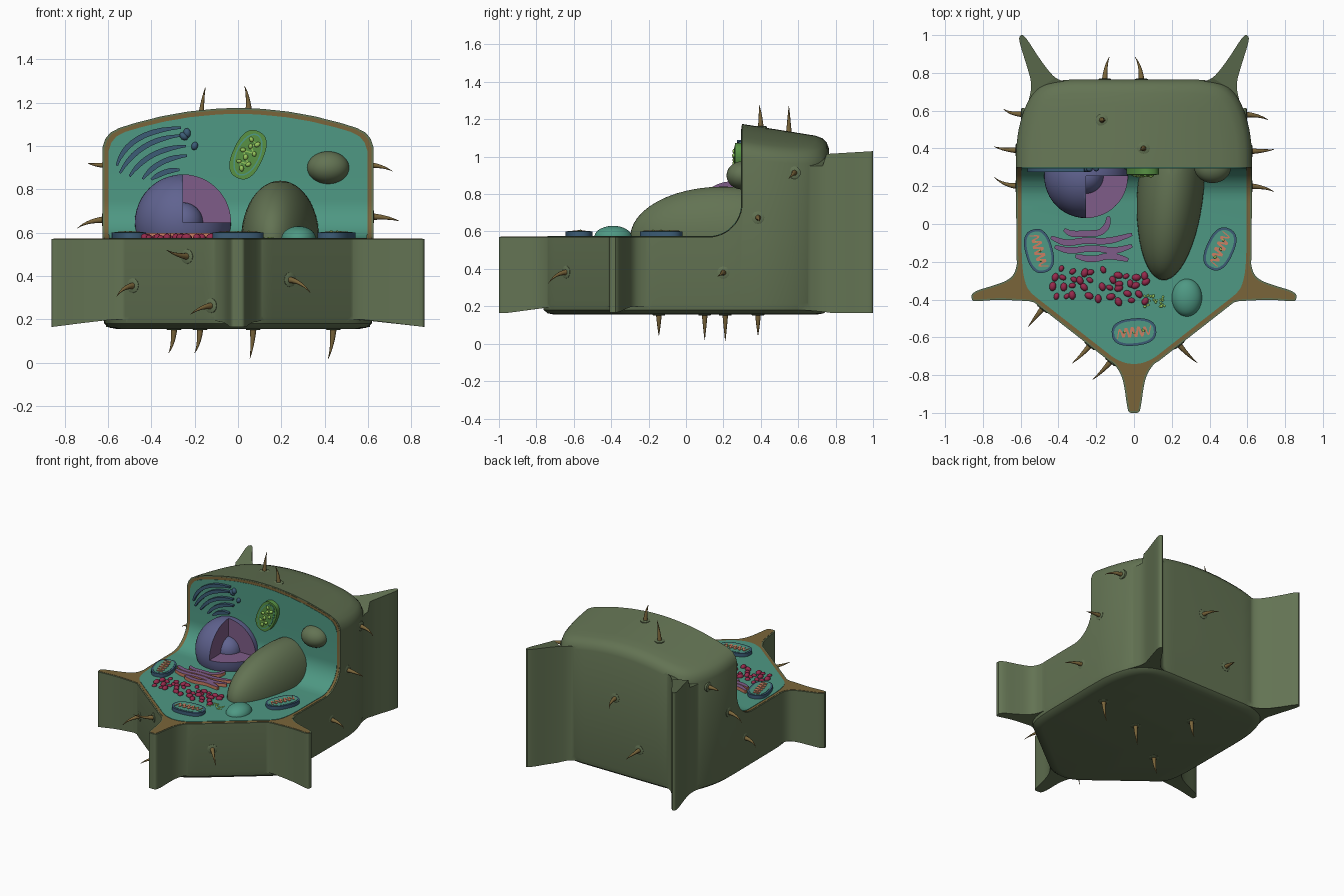
import bpy, bmesh, math, random
from mathutils import Vector, Matrix

if "Cube" in bpy.data.objects:
    bpy.data.objects.remove(bpy.data.objects["Cube"])

random.seed(4)

def material(name, r, g, b):
    m = bpy.data.materials.new(name)
    lin = [((c / 255 + 0.055) / 1.055) ** 2.4 for c in (r, g, b)]
    m.diffuse_color = (*lin, 1)
    m.use_nodes = True
    m.node_tree.nodes["Principled BSDF"].inputs["Base Color"].default_value = m.diffuse_color
    return m

GREEN = material("wall green", 99, 115, 83)
BROWN = material("rim brown", 122, 101, 58)
TEAL = material("cytoplasm teal", 78, 152, 131)
BLUE = material("membrane blue", 60, 92, 118)
VIOLET = material("nucleus violet", 96, 99, 144)
PURPLE = material("section purple", 126, 92, 136)
RED = material("crimson", 150, 42, 76)
SALMON = material("salmon", 204, 126, 98)
LEAF = material("leaf green", 88, 146, 68)
LIME = material("lime", 150, 198, 92)

FLOOR, BACK = 0.57, 0.3                       # the two cut planes
ON_FLOOR = Matrix.Translation((0, 0, FLOOR))
ON_WALL = Matrix.Translation((0, BACK, 0)) @ Matrix.Rotation(math.pi / 2, 4, 'X')
ALONG_X = Matrix(((0, 0, 1, 0), (1, 0, 0, 0), (0, 1, 0, 0), (0, 0, 0, 1)))

# ---------- helpers ----------
def finish(name, bm, mat):
    bmesh.ops.recalc_face_normals(bm, faces=bm.faces)
    me = bpy.data.meshes.new(name)
    bm.to_mesh(me)
    bm.free()
    me.materials.append(mat)
    ob = bpy.data.objects.new(name, me)
    bpy.context.collection.objects.link(ob)
    return ob

def loft(name, rings, mat):
    bm = bmesh.new()
    vs = [[bm.verts.new(p) for p in r] for r in rings]
    n = len(vs[0])
    for a, b in zip(vs, vs[1:]):
        for i in range(n):
            bm.faces.new((a[i], a[(i + 1) % n], b[(i + 1) % n], b[i]))
    bm.faces.new(vs[0])
    bm.faces.new(vs[-1])
    return finish(name, bm, mat)

def prism(name, outline, w0, w1, place, mat):
    return loft(name, [[place @ Vector((u, v, w)) for u, v in outline] for w in (w0, w1)], mat)

def mirrored(half):
    """Closed, evenly split and corner-rounded outline from its right half."""
    pts = half + [(-x, y) for x, y in half[-2:0:-1]]
    pts = [Vector(p) for p in pts]
    fine = []
    for a, b in zip(pts, pts[1:] + pts[:1]):
        k = max(1, round((b - a).length / 0.12))
        fine += [a.lerp(b, i / k) for i in range(k)]
    for _ in range(2):
        fine = [q for a, b in zip(fine, fine[1:] + fine[:1]) for q in (a.lerp(b, .25), a.lerp(b, .75))]
    return fine

def inset(pts, d):
    n, out = len(pts), []
    for i in range(n):                        # outline runs clockwise
        t = (pts[(i + 1) % n] - pts[i - 1]).normalized()
        out.append(pts[i] + Vector((t.y, -t.x)) * d)
    return out

def boolean(ob, other, op):
    m = ob.modifiers.new("bool", 'BOOLEAN')
    m.operation, m.object, m.solver = op, other, 'EXACT'
    bpy.context.view_layer.objects.active = ob
    bpy.ops.object.modifier_apply(modifier=m.name)
    bpy.data.objects.remove(other)

def repaint(ob, *mats):
    ob.data.materials.clear()
    for m in mats:
        ob.data.materials.append(m)
    for p in ob.data.polygons:
        p.material_index = 0

def bezier(a, b, c, n=10):
    a, b, c = Vector(a), Vector(b), Vector(c)
    return [(1 - t) ** 2 * a + 2 * t * (1 - t) * b + t * t * c for t in (i / n for i in range(n + 1))]

def smooth_path(pts):
    pts = [Vector(p) for p in pts]
    for _ in range(2):
        pts = [pts[0]] + [q for a, b in zip(pts, pts[1:]) for q in (a.lerp(b, .25), a.lerp(b, .75))] + [pts[-1]]
    return pts

def ribbon(name, path, width, height, place, mat):
    left, right, n = [], [], len(path) - 1
    for i, p in enumerate(path):
        t = (path[min(i + 1, n)] - path[max(i - 1, 0)]).normalized()
        w = width / 2 * (0.45 + 0.55 * min(1, 4 * min(i, n - i) / n))
        side = Vector((-t.y, t.x)) * w
        left.append(p + side)
        right.append(p - side)
    return prism(name, left + right[::-1], -0.01, height, place, mat)

def ball(name, centre, radii, mat):
    bm = bmesh.new()
    bmesh.ops.create_uvsphere(bm, u_segments=48, v_segments=24, radius=1,
                              matrix=Matrix.Translation(centre) @ Matrix.Diagonal((*radii, 1)))
    return finish(name, bm, mat)

def blobs(name, spots, radius, place, mat):
    bm = bmesh.new()
    for u, v in spots:
        s = radius * random.uniform(0.8, 1.15)
        bmesh.ops.create_icosphere(bm, subdivisions=2, radius=s, matrix=place @ Matrix.Translation((u, v, s * .4))
                                   @ Matrix.Rotation(random.uniform(0, 3), 4, 'Z') @ Matrix.Diagonal((1.2, .9, .9, 1)))
    return finish(name, bm, mat)

# ---------- cell wall: rounded core plus corner flanges ----------
CORE = mirrored([(0, .765), (.36, .765), (.47, .745), (.54, .69), (.59, .59), (.622, .45), (.625, .3), (.622, -.2),
                 (.61, -.3), (.58, -.375), (.1, -.75), (0, -.775)])
FULL = mirrored([(0, .75), (.34, .75), (.41, .765), (.46, .82), (.51, .89), (.58, 1), (.605, 1), (.61, .97),
                 (.565, .83), (.54, .74), (.555, .66), (.59, .55), (.612, .4), (.612, -.15), (.625, -.25),
                 (.66, -.295), (.74, -.325), (.86, -.36), (.86, -.405), (.84, -.41), (.72, -.4), (.62, -.405),
                 (.52, -.41), (.13, -.715), (.085, -.765), (.055, -.83), (.035, -.98), (.025, -1), (0, -1)])

def roof(p):
    return 1.175 - 0.11 * (p.x / 0.6) ** 2 - 0.16 * (p.y - 0.3)

def core(name, d, mat):
    rings = [[(*p, z) for p in inset(CORE, d + o)] for o, z in ((.07, .155), (.03, .162), (.008, .18), (0, .215))]
    for o, drop in ((0, .06), (.012, .028), (.035, .008)):
        rings.append([(*p, roof(p) - drop - d) for p in inset(CORE, d + o)])
    mid, edge = Vector((0, .2)), inset(CORE, d + .035)
    for s in (.93, .8, .6, .4, .2, .04):
        ring = [mid.lerp(p, s) for p in edge]
        rings.append([(*p, roof(p) - d) for p in ring])
    return loft(name, rings, mat)

def with_flanges(name, d, mat):
    ob = core(name, d, mat)
    o = inset(FULL, d)
    low = [(*p, .2 - .035 * min(1, max(0, (p.length - .7) / .25))) for p in o]
    high = [(*p, (1.015 + .06 * (p.y - .76) if p.y > .74 else .95) - d) for p in o]
    boolean(ob, loft("flange_helper", [low, high], mat), 'UNION')
    return ob

def step(e):
    """Profile of the cut-away: floor, fillet and back wall, raised by e."""
    arc = [(.12 + (.18 - e) * math.cos(a), .75 + (.18 - e) * math.sin(a))
           for a in (math.radians(-90 + 7.5 * i) for i in range(13))]
    return [(-1.5, FLOOR + e)] + arc + [(BACK - e, 1.6)]

def slab(e):
    return prism("slab_helper", step(e) + step(-.004)[::-1], -1.2, 1.2, ALONG_X, BROWN)

wall = with_flanges("cell_wall", 0, GREEN)
boolean(wall, prism("cutter", step(0) + [(-1.5, 1.6)], -1.2, 1.2, ALONG_X, GREEN), 'DIFFERENCE')
rim = with_flanges("wall_section", .009, BROWN)
boolean(rim, slab(.002), 'INTERSECT')
plasm = core("cytoplasm", .028, TEAL)
boolean(plasm, slab(.005), 'INTERSECT')
for ob, m in ((wall, GREEN), (rim, BROWN), (plasm, TEAL)):
    repaint(ob, m)

# ---------- nucleus with one octant removed ----------
NC = Vector((-.254, .253, .647))
nucleus = ball("nucleus", NC, (.222,) * 3, VIOLET)
bm = bmesh.new()
bmesh.ops.create_cube(bm, size=.5, matrix=Matrix.Translation(NC + Vector((.25, -.25, .25))))
boolean(nucleus, finish("octant_cutter", bm, PURPLE), 'DIFFERENCE')
repaint(nucleus, VIOLET, PURPLE)
for p in nucleus.data.polygons:
    q = p.center - NC
    if min(abs(c) for c in q) < 1e-3 and max(abs(c) for c in p.normal) > .999:
        p.material_index = 1
ball("nucleolus", NC, (.092,) * 3, VIOLET)

# ---------- vacuoles and vesicle ----------
vacuole = ball("large_vacuole", (0, 0, 0), (.176, .5, .27), GREEN)
for v in vacuole.data.vertices:
    c = Matrix.Rotation(math.radians(-5), 3, 'Z') @ v.co + Vector((.195, .2, FLOOR))
    v.co = (c.x, min(c.y, .32), max(c.z, .55))
ball("small_vacuole", (.416, .3, .9), (.097, .083, .075), GREEN)
ball("vesicle", (.28, -.39, FLOOR), (.08, .1, .06), TEAL)

# ---------- mitochondria and chloroplast ----------
def pod(name, u, v, a, b, angle, place, height, rim_mat, fill_mat):
    place = place @ Matrix.Translation((u, v, 0)) @ Matrix.Rotation(math.radians(angle), 4, 'Z')
    def oval(k):
        out = []
        for i in range(48):
            c, s = math.cos(i * math.tau / 48), math.sin(i * math.tau / 48)
            out.append(((a - k) * math.copysign(abs(c) ** .8, c), (b - k) * math.copysign(abs(s) ** .8, s)))
        return out
    prism(name + "_shell", oval(0), -.01, height, place, rim_mat)
    prism(name + "_matrix", oval(.013), height - .005, height + .002, place, fill_mat)
    return place @ Matrix.Translation((0, 0, height))

for i, (u, v, ang) in enumerate(((-.503, -.143, 105), (.455, -.132, 65), (0, -.572, 5))):
    top = pod(f"mitochondrion_{i}", u, v, .118, .072, ang, ON_FLOOR, .03, BLUE, TEAL)
    zig = [(-.09 + .0164 * k, (.05 if k % 2 else -.05) * math.sqrt(1 - ((-.09 + .0164 * k) / .108) ** 2))
           for k in range(12)]
    ribbon(f"cristae_{i}", smooth_path(zig), .01, .006, top, SALMON)
    blobs(f"granules_{i}", [(-.05, .004), (0, -.004), (.05, .004)], .007, top, LIME)

top = pod("chloroplast", .046, .96, .118, .07, 65, ON_WALL, .038, LEAF, LEAF)
prism("chloroplast_band", [(.104 * math.cos(t), .057 * math.sin(t)) for t in (k * math.tau / 40 for k in range(40))],
      -.002, .0035, top, TEAL)
prism("chloroplast_core", [(.097 * math.cos(t), .05 * math.sin(t)) for t in (k * math.tau / 40 for k in range(40))],
      -.002, .0045, top, LEAF)
grana = [(-.07, 0), (-.045, .025), (-.04, -.02), (-.015, .005), (.01, .03), (.015, -.025), (.04, .005), (.06, -.02), (.07, .015)]
blobs("grana", grana, .011, top, LIME)
ribbon("grana_links", smooth_path(grana), .006, .007, top, LIME)

# ---------- golgi stack on the back wall ----------
arcs = (((-.559, .91), (-.51, 1.07), (-.263, 1.085)), ((-.545, .875), (-.46, 1.03), (-.268, 1.048)),
        ((-.5, .86), (-.42, .985), (-.24, 1.0)), ((-.44, .847), (-.37, .945), (-.235, .955)),
        ((-.4, .845), (-.34, .89), (-.27, .89)))
for i, arc in enumerate(arcs):
    ribbon(f"golgi_fold_{i}", bezier(*arc), .024, .026, ON_WALL, BLUE)
blobs("golgi_vesicles", [(-.235, 1.06), (-.25, 1.045), (-.2, 1.0)], .017, ON_WALL, BLUE)

# ---------- endoplasmic reticulum: purple tops, salmon sides ----------
folds = (((-.37, -.03), (-.33, -.055), (-.25, -.05), (-.18, -.05), (-.14, -.01), (-.135, .04)),
         ((-.44, -.07), (-.36, -.105), (-.26, -.085), (-.14, -.095), (-.01, -.055)),
         ((-.42, -.12), (-.34, -.145), (-.22, -.125), (-.1, -.145), (-.01, -.115)),
         ((-.31, -.17), (-.22, -.19), (-.13, -.165), (-.03, -.19)))
for i, f in enumerate(folds):
    er = ribbon(f"reticulum_fold_{i}", smooth_path(f), .034, .028, ON_FLOOR, SALMON)
    er.data.materials.append(PURPLE)
    for p in er.data.polygons:
        p.material_index = int(p.normal.z > .7)

# ---------- ribosomes and granules ----------
blobs("ribosomes", [(-.42 + .049 * i + random.uniform(-.015, .015), -.235 - .045 * j - .004 * i + random.uniform(-.014, .014))
                    for i in range(11) for j in range(4) if (i + j) % 6], .018, ON_FLOOR, RED)
blobs("floor_granules", [(.11 + random.uniform(-.055, .055), -.405 + random.uniform(-.035, .035)) for _ in range(22)],
      .007, ON_FLOOR, LIME)

# ---------- curved spikes through the wall: base, normal, sideways drift ----------
L, R = (-.62, -.78, 0), (.62, -.78, 0)
spikes = [((-.485, -.449, .356), L, (0, 0, -.05)), ((-.235, -.645, .49), L, (-.02, 0, .03)),
          ((-.125, -.73, .263), L, (-.02, 0, -.04)), ((.24, -.641, .383), R, (.02, 0, -.06)),
          ((.592, .58, .914), (1, 0, 0), (0, -.03, -.03)), ((.622, .385, .674), (1, 0, 0), (0, .01, -.02)),
          ((.622, .2, .38), (1, 0, 0), (0, -.03, -.02)), ((-.592, .58, .91), (-1, 0, 0), (.02, .03, .01)),
          ((-.622, .39, .66), (-1, 0, 0), (0, .02, -.04)), ((-.622, .2, .4), (-1, 0, 0), (0, .05, -.02)),
          ((-.17, .55, 1.126), (0, 0, 1), (.02, 0, .025)), ((.05, .4, 1.158), (0, 0, 1), (-.02, -.01, 0)),
          ((.04, .765, .73), (0, 1, 0), (-.035, 0, -.02)), ((-.155, .765, .4), (0, 1, 0), (.025, 0, -.03)),
          ((.44, .21, .155), (0, 0, -1), (-.025, 0, -.02)), ((.07, .1, .155), (0, 0, -1), (-.015, 0, -.015)),
          ((-.295, -.145, .155), (0, 0, -1), (-.025, 0, .01)), ((-.175, .385, .155), (0, 0, -1), (-.025, 0, .01))]
for i, (base, nrm, drift) in enumerate(spikes):
    b, n = Vector(base), Vector(nrm).normalized()
    path = bezier(b - n * .02, b + n * .07, b + n * .12 + Vector(drift), 8)
    turn = n.to_track_quat('Z', 'Y').to_matrix()
    circle = [turn @ Vector((math.cos(t), math.sin(t), 0)) for t in (k * math.tau / 12 for k in range(12))]
    loft(f"spike_{i}", [[p + c * (.016 * (1 - k / 8) + .001) for c in circle] for k, p in enumerate(path)], BROWN)
    loft(f"spike_collar_{i}", [[b + n * h + c * r for c in circle] for r, h in ((.034, -.012), (.034, .002), (.028, .005))], GREEN)

# ---------- smooth shading with crisp edges ----------
bpy.ops.object.select_all(action='SELECT')
bpy.ops.object.shade_smooth_by_angle(angle=math.radians(35))
